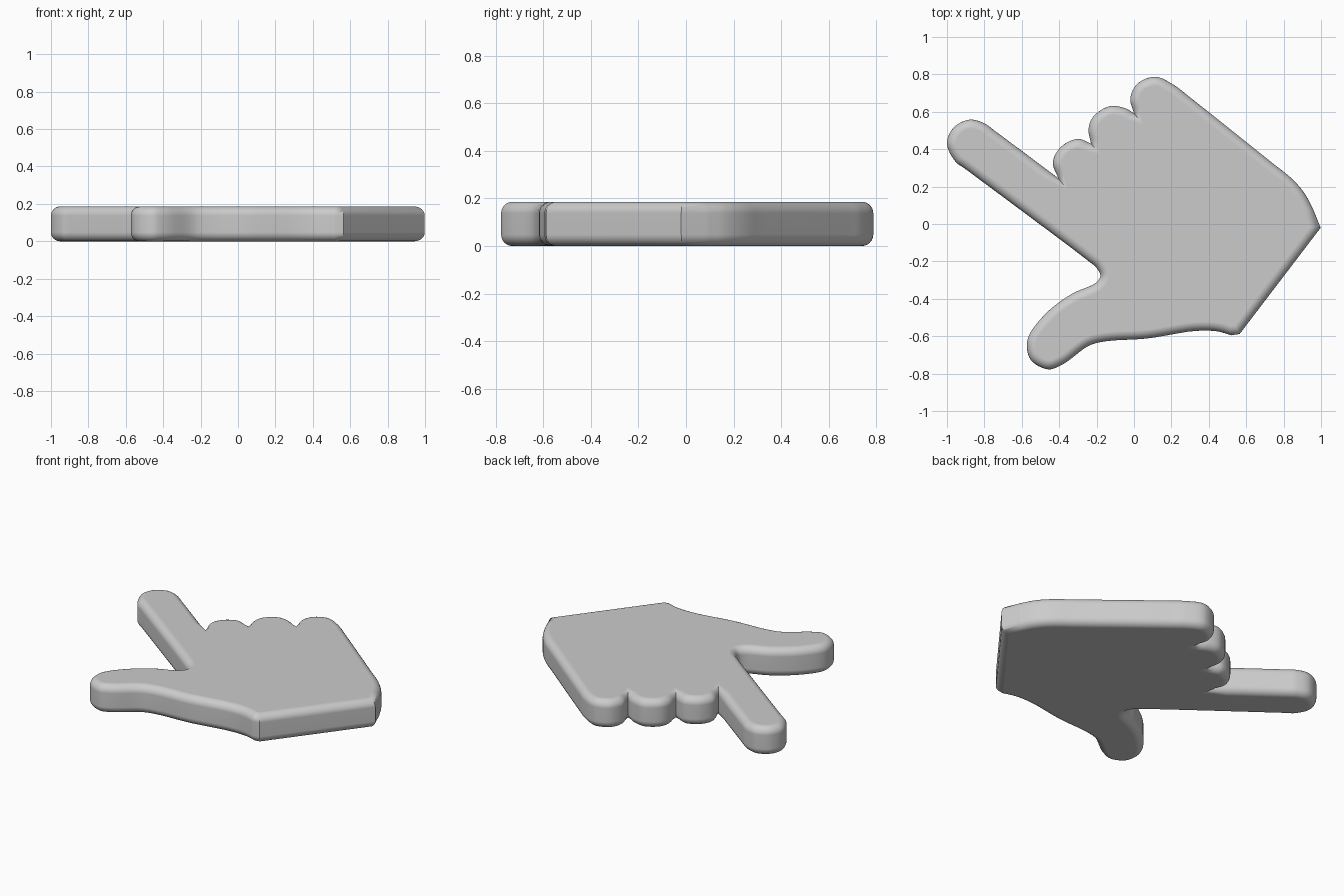
import bpy, bmesh, math
from mathutils import Vector

if "Cube" in bpy.data.objects:
    bpy.data.objects.remove(bpy.data.objects["Cube"])

HEIGHT, ROUND, STEPS = 0.186, 0.048, 6

# Outline pieces, counter-clockwise; each piece is smooth, joints may be sharp
PIECES = [
    # wrist corner, outer side of the palm, little finger
    [(0.998, -0.02), (0.955, 0.085)],
    [(0.955, 0.085), (0.908, 0.17), (0.84, 0.246), (0.74, 0.326), (0.3, 0.677),
     (0.215, 0.742), (0.115, 0.787), (0.018, 0.75), (-0.02, 0.67), (0.0, 0.592)],
    # ring finger knuckle
    [(0.0, 0.592), (-0.045, 0.618), (-0.13, 0.63), (-0.217, 0.575), (-0.243, 0.51), (-0.23, 0.43)],
    # middle finger knuckle
    [(-0.23, 0.43), (-0.30, 0.455), (-0.39, 0.413), (-0.434, 0.33), (-0.405, 0.245)],
    # index finger, web and thumb
    [(-0.405, 0.245), (-0.74, 0.495), (-0.80, 0.538), (-0.88, 0.558), (-0.965, 0.515),
     (-1.0, 0.43), (-0.955, 0.334), (-0.90, 0.293), (-0.25, -0.193), (-0.2, -0.235),
     (-0.18, -0.278), (-0.205, -0.315), (-0.335, -0.375), (-0.48, -0.487), (-0.57, -0.62),
     (-0.553, -0.725), (-0.46, -0.777), (-0.38, -0.75), (-0.24, -0.65), (-0.15, -0.627),
     (0.07, -0.612), (0.325, -0.572), (0.445, -0.574), (0.52, -0.595)],
    # lower wrist corner and straight wrist edge
    [(0.52, -0.595), (0.565, -0.588)],
    [(0.565, -0.588), (0.998, -0.02)],
]


def smooth(points):
    """Centripetal Catmull-Rom samples, without the last point."""
    p = [Vector(q) for q in points]
    if len(p) == 2:
        return p[:1]
    p = [2 * p[0] - p[1]] + p + [2 * p[-1] - p[-2]]
    out = []
    for a, b, c, d in zip(p, p[1:], p[2:], p[3:]):
        t1 = (b - a).length ** 0.5
        t2 = t1 + (c - b).length ** 0.5
        t3 = t2 + (d - c).length ** 0.5
        for i in range(STEPS):
            t = t1 + (t2 - t1) * i / STEPS
            mix = lambda u, v, s, e: u + (v - u) * ((t - s) / (e - s))
            ab, bc, cd = mix(a, b, 0, t1), mix(b, c, t1, t2), mix(c, d, t2, t3)
            out.append(mix(mix(ab, bc, 0, t2), mix(bc, cd, t1, t3), t1, t2))
    return out


def inward(pts):
    """Mitred inward direction at every outline point."""
    res = []
    for i, p in enumerate(pts):
        d1 = (p - pts[i - 1]).normalized()
        d2 = (pts[(i + 1) % len(pts)] - p).normalized()
        n1, n2 = Vector((-d1.y, d1.x)), Vector((-d2.y, d2.x))
        m = (n1 + n2).normalized()
        res.append(m / max(m.dot(n1), 0.6))
    return res


outline = [p for piece in PIECES for p in smooth(piece)]
normals = inward(outline)

# Stacked rings form the rounded bottom rim, the wall and the rounded top rim
levels = []
for k in range(7):
    a = math.pi / 2 * k / 6
    levels.append((ROUND * (1 - math.sin(a)), ROUND * (1 - math.cos(a))))
levels += [(o, HEIGHT - z) for o, z in reversed(levels)]

bm = bmesh.new()
rings = [[bm.verts.new((*(p + n * o), z)) for p, n in zip(outline, normals)] for o, z in levels]
count = len(outline)
for low, high in zip(rings, rings[1:]):
    for i in range(count):
        j = (i + 1) % count
        bm.faces.new((low[i], low[j], high[j], high[i]))
bm.faces.new(rings[-1])
bm.faces.new(rings[0][::-1])

mesh = bpy.data.meshes.new("pointing_hand")
bm.to_mesh(mesh)
bm.free()
hand = bpy.data.objects.new("pointing_hand", mesh)
bpy.context.collection.objects.link(hand)
bpy.context.view_layer.objects.active = hand
hand.select_set(True)
bpy.ops.object.shade_smooth_by_angle(angle=math.radians(40))
weighted = hand.modifiers.new("flat_caps", 'WEIGHTED_NORMAL')
weighted.keep_sharp = True
